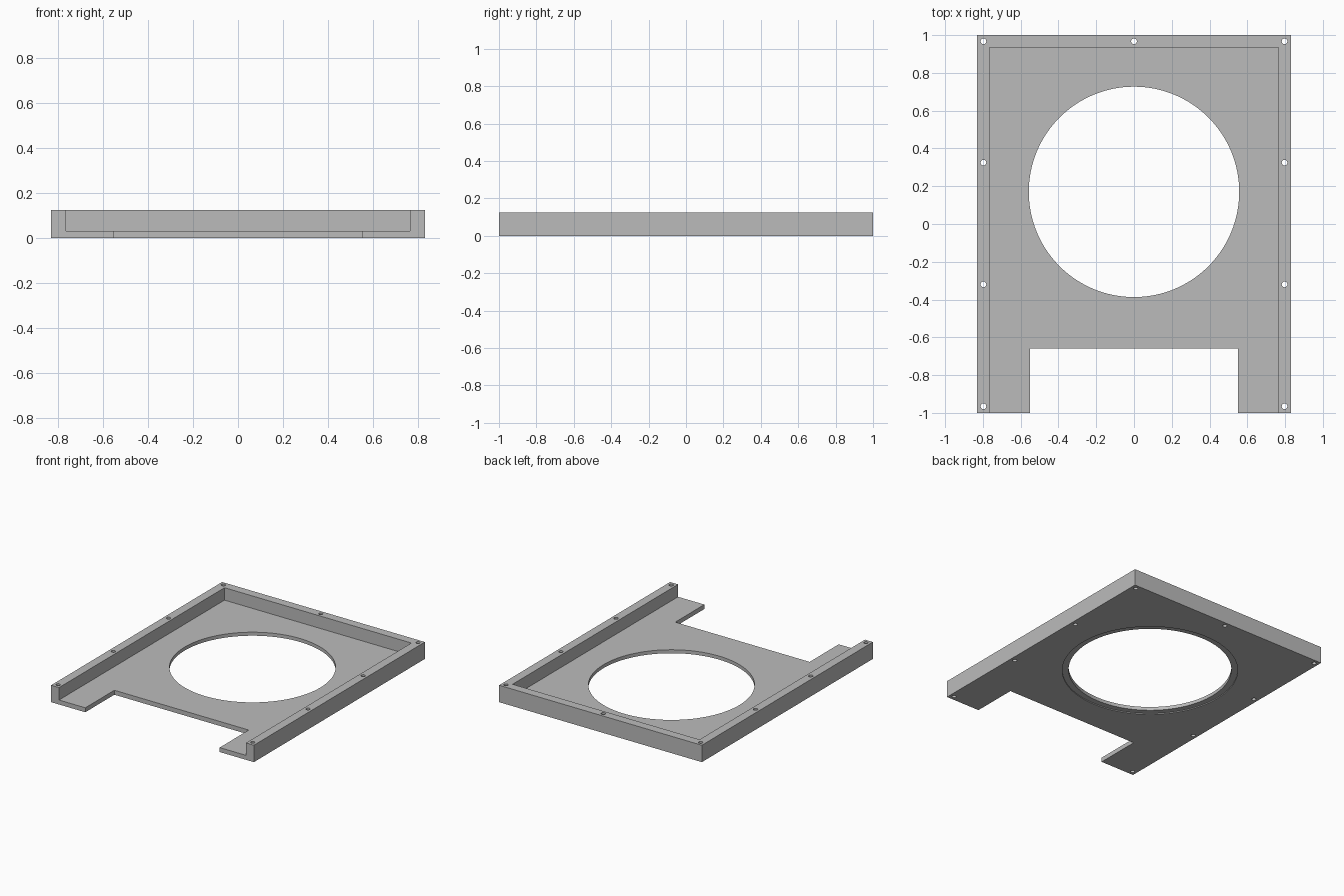
import bpy
import math

cube = bpy.data.objects.get("Cube")
if cube:
    bpy.data.objects.remove(cube, do_unlink=True)

W, L, H = 0.83, 1.0, 0.125      # half width, half length, height
WALL, FLOOR = 0.065, 0.033
OVER = 0.1                      # cutter overshoot

grey = bpy.data.materials.new("plain grey")
grey.use_nodes = True
colour = (0.5, 0.5, 0.5, 1)
grey.diffuse_color = colour
grey.node_tree.nodes["Principled BSDF"].inputs["Base Color"].default_value = colour


def box(name, x, y0, y1, z0, z1):
    """Box centred on x = 0 with half width x."""
    bpy.ops.mesh.primitive_cube_add(size=1, location=(0, (y0 + y1) / 2, (z0 + z1) / 2))
    ob = bpy.context.object
    ob.name = name
    ob.scale = (2 * x, y1 - y0, z1 - z0)
    bpy.ops.object.transform_apply(location=True, scale=True)
    return ob


def cylinder(name, x, y, r, z0, z1, sides):
    bpy.ops.mesh.primitive_cylinder_add(vertices=sides, radius=r, depth=z1 - z0,
                                        location=(x, y, (z0 + z1) / 2))
    ob = bpy.context.object
    ob.name = name
    return ob


def cut(target, cutter):
    cutter.hide_render = True
    mod = target.modifiers.new("cut", 'BOOLEAN')
    mod.operation = 'DIFFERENCE'
    mod.solver = 'EXACT'
    mod.object = cutter
    bpy.ops.object.select_all(action='DESELECT')
    target.select_set(True)
    bpy.context.view_layer.objects.active = target
    bpy.ops.object.modifier_apply(modifier=mod.name)
    bpy.data.objects.remove(cutter, do_unlink=True)


# Tray body
tray = box("tray", W, -L, L, 0, H)
tray.data.materials.append(grey)

# Pocket open at the front, leaving a wall on three sides
cut(tray, box("pocket_cutter", W - WALL, -L - OVER, L - WALL, FLOOR, H + OVER))

# Notch in the front of the floor
cut(tray, box("notch_cutter", 0.55, -L - OVER, -0.66, -OVER, H + OVER))

# Large round opening with a shallow recess underneath
cut(tray, cylinder("opening_cutter", 0, 0.17, 0.557, -OVER, H + OVER, 128))
cut(tray, cylinder("recess_cutter", 0, 0.17, 0.6, -OVER, 0.007, 128))

# Screw holes along the walls
holes = [(side * 0.797, y) for side in (-1, 1) for y in (-0.965, -0.32, 0.325, 0.967)]
holes.append((0, 0.967))
for x, y in holes:
    cut(tray, cylinder("screw_hole_cutter", x, y, 0.015, -OVER, H + OVER, 24))

# Smooth round walls, sharp corners
bpy.ops.object.select_all(action='DESELECT')
tray.select_set(True)
bpy.context.view_layer.objects.active = tray
bpy.ops.object.shade_smooth_by_angle(angle=math.radians(30))
